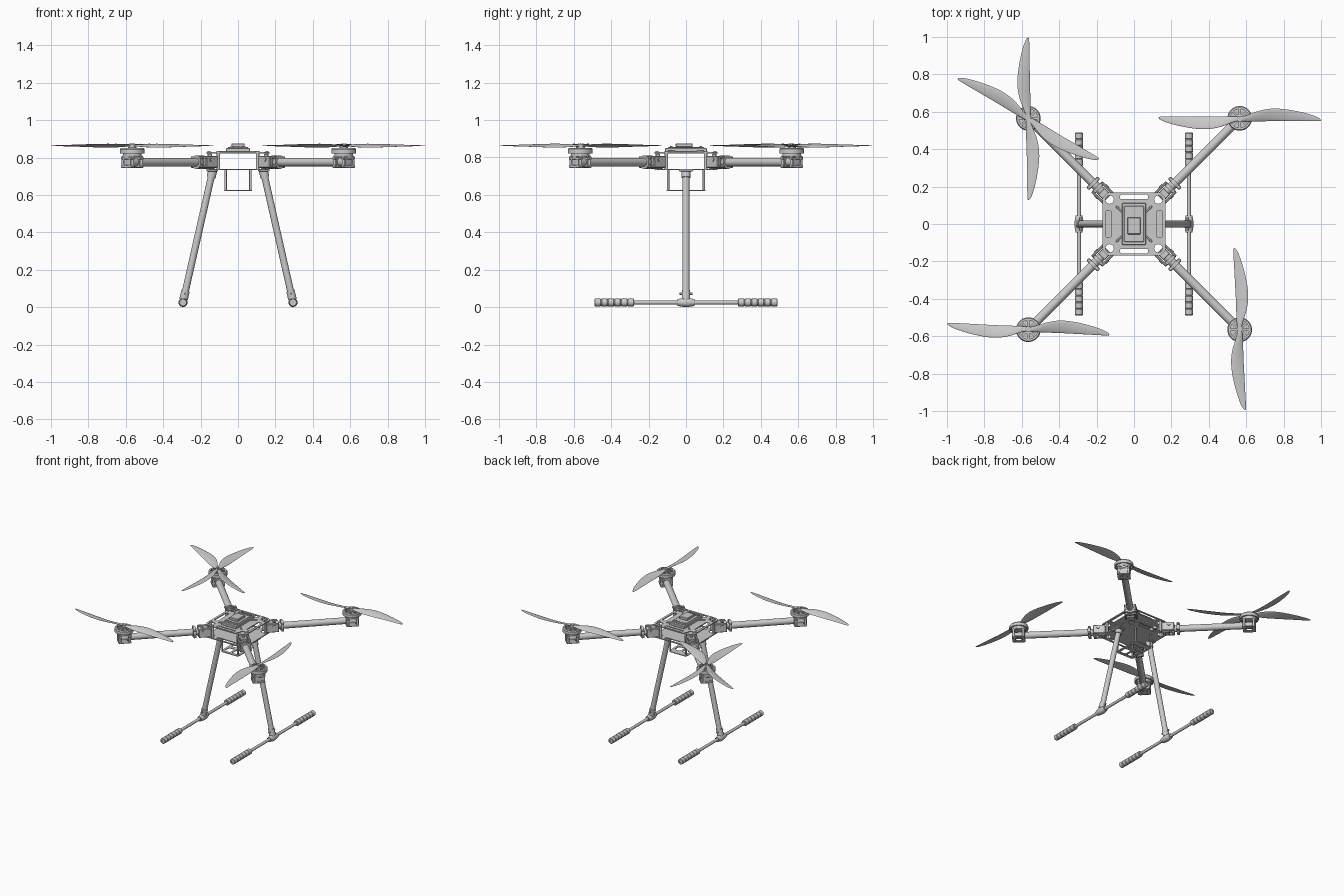
import bpy, bmesh
from math import pi, sin, cos, radians
from mathutils import Matrix, Vector

if "Cube" in bpy.data.objects:
    bpy.data.objects.remove(bpy.data.objects["Cube"])

I = Matrix.Identity(4)
T = Matrix.Translation


def rot(deg):
    return Matrix.Rotation(radians(deg), 4, 'Z')


def finish(name, bm, M=I):
    bmesh.ops.transform(bm, matrix=M, verts=bm.verts)
    bmesh.ops.recalc_face_normals(bm, faces=bm.faces)
    for f in bm.faces:
        f.smooth = True
    me = bpy.data.meshes.new(name)
    bm.to_mesh(me)
    bm.free()
    me.set_sharp_from_angle(angle=radians(32))
    ob = bpy.data.objects.new(name, me)
    bpy.context.collection.objects.link(ob)
    return ob


def box(name, size, loc, M=I, bev=0.003):
    bm = bmesh.new()
    bmesh.ops.create_cube(bm, size=1, matrix=T(loc) @ Matrix.Diagonal((*size, 1)))
    if bev:
        bmesh.ops.bevel(bm, geom=bm.edges[:], offset=bev, segments=1, affect='EDGES')
    return finish(name, bm, M)


def cyl(name, r, p0, p1, M=I, seg=24):
    p0, p1 = Vector(p0), Vector(p1)
    d = p1 - p0
    bm = bmesh.new()
    A = T((p0 + p1) / 2) @ d.to_track_quat('Z', 'Y').to_matrix().to_4x4()
    bmesh.ops.create_cone(bm, cap_ends=True, segments=seg, radius1=r, radius2=r,
                          depth=d.length, matrix=A)
    return finish(name, bm, M)


def lathe(name, prof, M=I, seg=32):
    """Spin a closed (radius, height) outline around z into a hollow ring."""
    bm = bmesh.new()
    rings = [[bm.verts.new((r * cos(2 * pi * i / seg), r * sin(2 * pi * i / seg), z))
              for i in range(seg)] for r, z in prof]
    for k in range(len(rings)):
        a, b = rings[k - 1], rings[k]
        for i in range(seg):
            j = (i + 1) % seg
            bm.faces.new((a[i], a[j], b[j], b[i]))
    return finish(name, bm, M)


def rect(cx, cy, w, h, c=0.0):
    w, h = w / 2, h / 2
    pts = [(w, -h + c), (w, h - c), (w - c, h), (-w + c, h),
           (-w, h - c), (-w, -h + c), (-w + c, -h), (w - c, -h)]
    return [(cx + x, cy + y) for x, y in pts]


def circ(cx, cy, r, n=24):
    return [(cx + r * cos(2 * pi * i / n), cy + r * sin(2 * pi * i / n)) for i in range(n)]


def plate(name, loops, z, t, M=I):
    """Flat sheet from an outline followed by hole outlines."""
    cu = bpy.data.curves.new(name, 'CURVE')
    cu.dimensions, cu.fill_mode, cu.extrude = '2D', 'BOTH', t / 2
    for lp in loops:
        s = cu.splines.new('POLY')
        s.points.add(len(lp) - 1)
        for p, (x, y) in zip(s.points, lp):
            p.co = (x, y, 0, 1)
        s.use_cyclic_u = True
    tmp = bpy.data.objects.new(name + "_tmp", cu)
    bpy.context.collection.objects.link(tmp)
    dg = bpy.context.evaluated_depsgraph_get()
    me = bpy.data.meshes.new_from_object(tmp.evaluated_get(dg))
    bm = bmesh.new()
    bm.from_mesh(me)
    bmesh.ops.remove_doubles(bm, verts=bm.verts, dist=1e-5)
    bpy.data.objects.remove(tmp)
    return finish(name, bm, M @ T((0, 0, z)))


# Body: two slotted plates, standoffs
corners = [(sx, sy) for sx in (-1, 1) for sy in (-1, 1)]
holes = [circ(sx * .13, sy * .13, .022) for sx, sy in corners]
holes += [rect(0, s * .145, .15, .024, .005) for s in (-1, 1)]
sides = [rect(s * .136, 0, .028, .145, .004) for s in (-1, 1)]
small = [circ(sx * .088, sy * .088, .007, 12) for sx, sy in corners]
plate("top_plate", [rect(0, 0, .335, .335, .025)] + holes + sides + small, .826, .007)
plate("bottom_plate", [rect(0, 0, .335, .335, .025)] + holes, .736, .007)
for sx, sy in corners:
    for x, y in ((.155, .105), (.105, .155)):
        cyl("standoff", .009, (sx * x, sy * y, .736), (sx * x, sy * y, .834), seg=12)

# Electronics stack on top
box("controller_base", (.128, .225, .02), (0, 0, .84))
box("controller_lid", (.108, .19, .006), (0, 0, .853), bev=.002)
box("controller_module", (.07, .09, .02), (0, -.01, .865))
for s in (-1, 1):
    for i in range(4):
        box("connector", (.016, .014, .006), (-.036 + i * .024, s * .078, .857), bev=0)
for k in range(4):
    box("diagonal_strut", (.05, .01, .008), (.11, 0, .832), rot(45 + 90 * k), .002)

# Hanging battery tray
plate("battery_tray", [rect(0, 0, .15, .21, .012)] +
      [rect(x, y, .05, .06, .008) for x in (-.032, .032) for y in (-.055, .03)], .623, .006)
for sx, sy in corners:
    cyl("tray_post", .006, (sx * .066, sy * .095, .62), (sx * .066, sy * .095, .738), seg=12)

# Arms: tube, folding hinge, motor clamp and motor, along local +x
R, ZA = .799, .775
for k in range(4):
    M = rot(45 + 90 * k)
    cyl("arm_tube", .0235, (.24, 0, ZA), (.84, 0, ZA), M, 32)
    # Hinge at the body
    box("hinge_block", (.05, .05, .07), (.222, 0, .773), M)
    for s in (-1, 1):
        box("hinge_cheek", (.085, .012, .064), (.237, s * .036, .777), M)
        cyl("hinge_bolt", .011, (.245, s * .04, .79), (.245, s * .047, .79), M, 12)
    for x in (.272, .308):
        lathe("hinge_collar", [(.023, -.01), (.036, -.01), (.036, .01), (.023, .01)],
              M @ T((x, 0, ZA)) @ Matrix.Rotation(pi / 2, 4, 'Y'))
        for z in (.752, .798):
            box("hinge_bar", (.018, .084, .014), (x, 0, z), M)
    cyl("hinge_pin", .009, (.21, 0, .735), (.21, 0, .818), M, 16)
    # Motor clamp
    for x in (R - .034, R + .034):
        for z in (.752, .796):
            box("clamp_bar", (.02, .088, .014), (x, 0, z), M)
        lathe("clamp_ring", [(.023, -.01), (.031, -.01), (.031, .01), (.023, .01)],
              M @ T((x, 0, ZA)) @ Matrix.Rotation(pi / 2, 4, 'Y'))
        for s in (-1, 1):
            cyl("clamp_bolt", .008, (x, s * .036, .745), (x, s * .036, .808), M, 12)
    plate("clamp_base", [rect(R, 0, .09, .088, .012), circ(R, 0, .022)], .748, .005, M)
    plate("motor_mount", [rect(R, 0, .092, .09, .015), circ(R, 0, .012)], .807, .006, M)
    # Motor
    C = M @ T((R, 0, 0))
    cyl("motor_stator", .05, (0, 0, .808), (0, 0, .836), C, 32)
    lathe("motor_bell", [(.056, .822), (.066, .822), (.066, .844), (.061, .851),
                         (.05, .851), (.05, .846), (.056, .842)], C, 40)
    cyl("motor_hub", .022, (0, 0, .83), (0, 0, .855), C)
    for i in range(8):
        box("motor_spoke", (.04, .012, .007), (.034, 0, .847), C @ rot(45 * i), 0)


# Propellers: (distance, bulging edge, straight edge, pitch in degrees)
STATIONS = [(.0, .013, -.013, 4), (.03, .016, -.015, 10), (.06, .03, -.016, 17),
            (.1, .047, -.017, 18), (.15, .058, -.016, 16), (.2, .06, -.015, 14),
            (.26, .053, -.015, 11), (.32, .041, -.014, 9), (.38, .025, -.014, 7),
            (.42, .01, -.013, 5), (.435, -.004, -.011, 4)]


def propeller(x, y, angle, side):
    M0 = T((x, y, .863)) @ rot(angle)
    for half in (0, 180):
        bm = bmesh.new()
        rings = []
        for r, lead, trail, pitch in STATIONS:
            p, ring = radians(pitch), []
            mid, h = (lead + trail) / 2, (lead - trail) / 2
            th = .0055 - .004 * r / .435
            for i in range(10):
                a = 2 * pi * i / 10
                u = h * cos(a)
                v = th * sin(a) + .06 * h * sin(a) ** 2
                ring.append(bm.verts.new((r, side * (mid + u * cos(p) - v * sin(p)),
                                          u * sin(p) + v * cos(p))))
            rings.append(ring)
        for a, b in zip(rings, rings[1:]):
            for i in range(10):
                j = (i + 1) % 10
                bm.faces.new((a[i], a[j], b[j], b[i]))
        bm.faces.new(rings[0])
        bm.faces.new(rings[-1])
        ob = finish("propeller_blade", bm, M0 @ rot(half))
        sub = ob.modifiers.new("smooth", 'SUBSURF')
        sub.levels = sub.render_levels = 1
    cyl("propeller_hub", .016, (0, 0, -.01), (0, 0, .008), M0)
    for s in (-1, 1):
        cyl("propeller_screw", .004, (s * .01, 0, .005), (s * .01, 0, .012), M0, 10)


for px, py, ang, side in ((1, 1, 0, 1), (-1, -1, -3, 1), (1, -1, 93, -1),
                          (-1, 1, 91, 1), (-1, 1, 149.5, -1)):
    propeller(px * .565, py * .562, ang, side)

# Landing gear
ALONG = Matrix.Rotation(-pi / 2, 4, 'X')
for s in (-1, 1):
    top, foot = Vector((s * .135, 0, .732)), Vector((s * .294, 0, .028))
    d = (foot - top).normalized()
    cyl("leg_tube", .0185, top, foot - d * .02)
    cyl("leg_socket", .024, top, top + d * .04)
    box("leg_mount", (.06, .075, .01), (s * .138, 0, .731))
    # Foot joint
    cyl("foot_sleeve", .0225, foot - d * .062, foot - d * .012)
    cyl("foot_bolt", .006, foot - d * .045 - Vector((0, .036, 0)),
        foot - d * .045 + Vector((0, .036, 0)), seg=12)
    F = T((s * .294, 0, .025)) @ ALONG
    lathe("foot_tee", [(.011, -.045), (.018, -.045), (.021, -.03), (.024, -.012), (.024, .012),
                       (.021, .03), (.018, .045), (.011, .045)], F)
    # Skid rod and ribbed pads
    cyl("skid_rod", .0105, (s * .294, -.484, .025), (s * .294, .484, .025))
    for e in (-1, 1):
        prof = [(.010, .278)]
        for i in range(6):
            z = .278 + i * .0352
            prof += [(.0185, z), (.021, z + .003), (.021, z + .031), (.0185, z + .034)]
        prof.append((.010, prof[-1][1]))
        lathe("skid_pad", [(r, e * z) for r, z in prof], F, 24)
